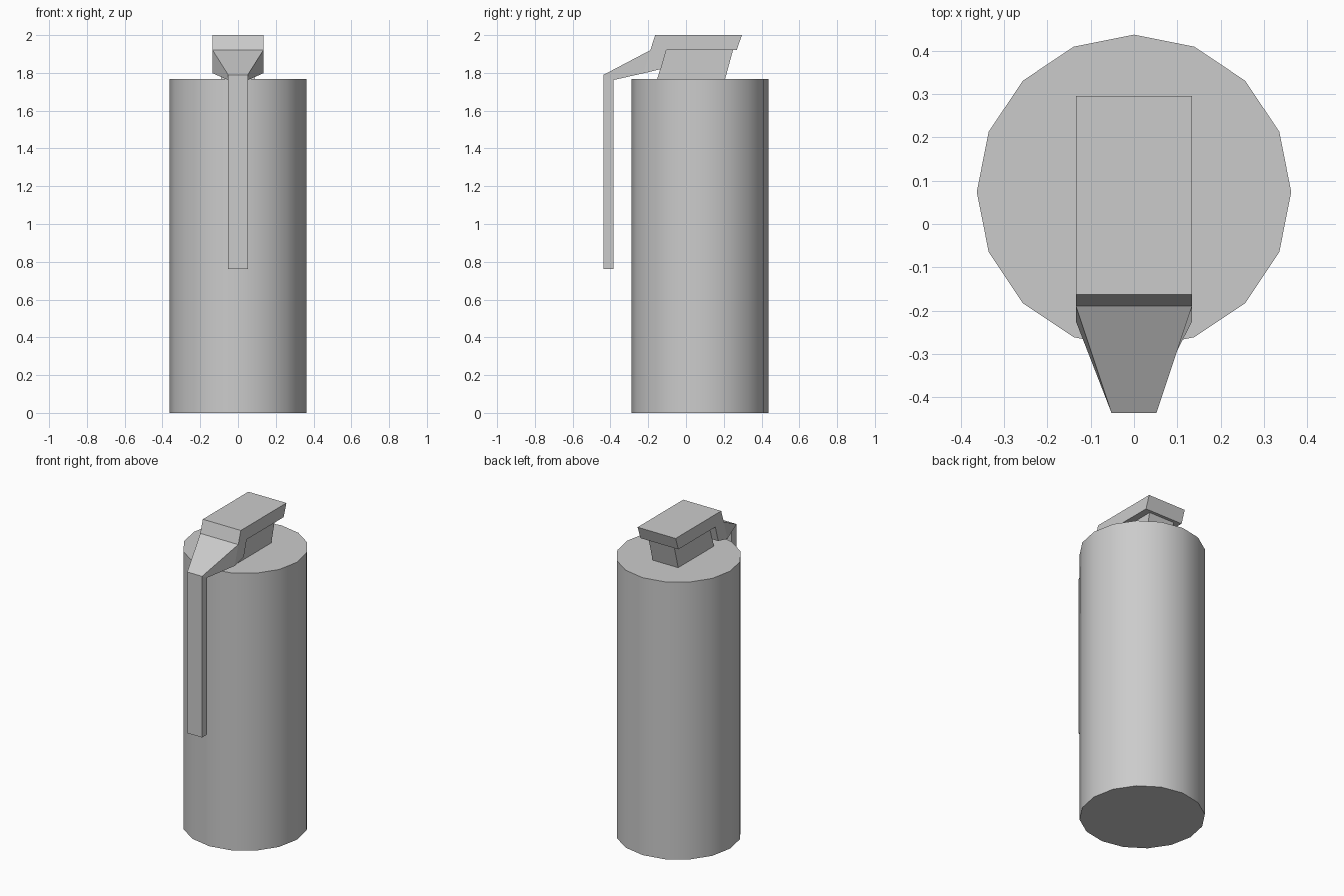
import bpy, bmesh
from math import radians

if "Cube" in bpy.data.objects:
    bpy.data.objects.remove(bpy.data.objects["Cube"])


def loft(name, stations):
    """Loft rectangular sections: (half width, (y, z) outer, (y, z) inner)."""
    bm = bmesh.new()
    rings = []
    for w, (yo, zo), (yi, zi) in stations:
        rings.append([bm.verts.new(p) for p in
                      ((-w, yo, zo), (w, yo, zo), (w, yi, zi), (-w, yi, zi))])
    for a, b in zip(rings, rings[1:]):
        for i in range(4):
            j = (i + 1) % 4
            bm.faces.new((a[i], a[j], b[j], b[i]))
    bm.faces.new(rings[0])
    bm.faces.new(rings[-1])
    bmesh.ops.remove_doubles(bm, verts=bm.verts, dist=0.0005)
    bmesh.ops.recalc_face_normals(bm, faces=bm.faces)
    mesh = bpy.data.meshes.new(name)
    bm.to_mesh(mesh)
    bm.free()
    obj = bpy.data.objects.new(name, mesh)
    bpy.context.collection.objects.link(obj)
    return obj


# Sixteen-sided canister body
H = 1.768
bpy.ops.mesh.primitive_cylinder_add(vertices=16, radius=0.363, depth=H,
                                    location=(0, 0.074, H / 2))
bpy.context.object.name = "canister_body"
bpy.ops.object.shade_smooth_by_angle(angle=radians(30))

# Slanted neck block under the head plate
loft("neck_block", [
    (0.09, (0.25, 1.925), (0.205, 1.76)),
    (0.09, (-0.105, 1.925), (-0.155, 1.76)),
])

# Head plate, bent arm and hanging lever in one piece
W, N = 0.134, 0.052
loft("safety_lever", [
    (W, (0.296, 2.0), (0.268, 1.92)),
    (W, (-0.163, 2.0), (-0.104, 1.92)),
    (W, (-0.189, 1.92), (-0.133, 1.82)),
    (W, (-0.189, 1.92), (-0.225, 1.798)),
    (N, (-0.436, 1.79), (-0.385, 1.762)),
    (N, (-0.436, 0.763), (-0.385, 0.763)),
])
